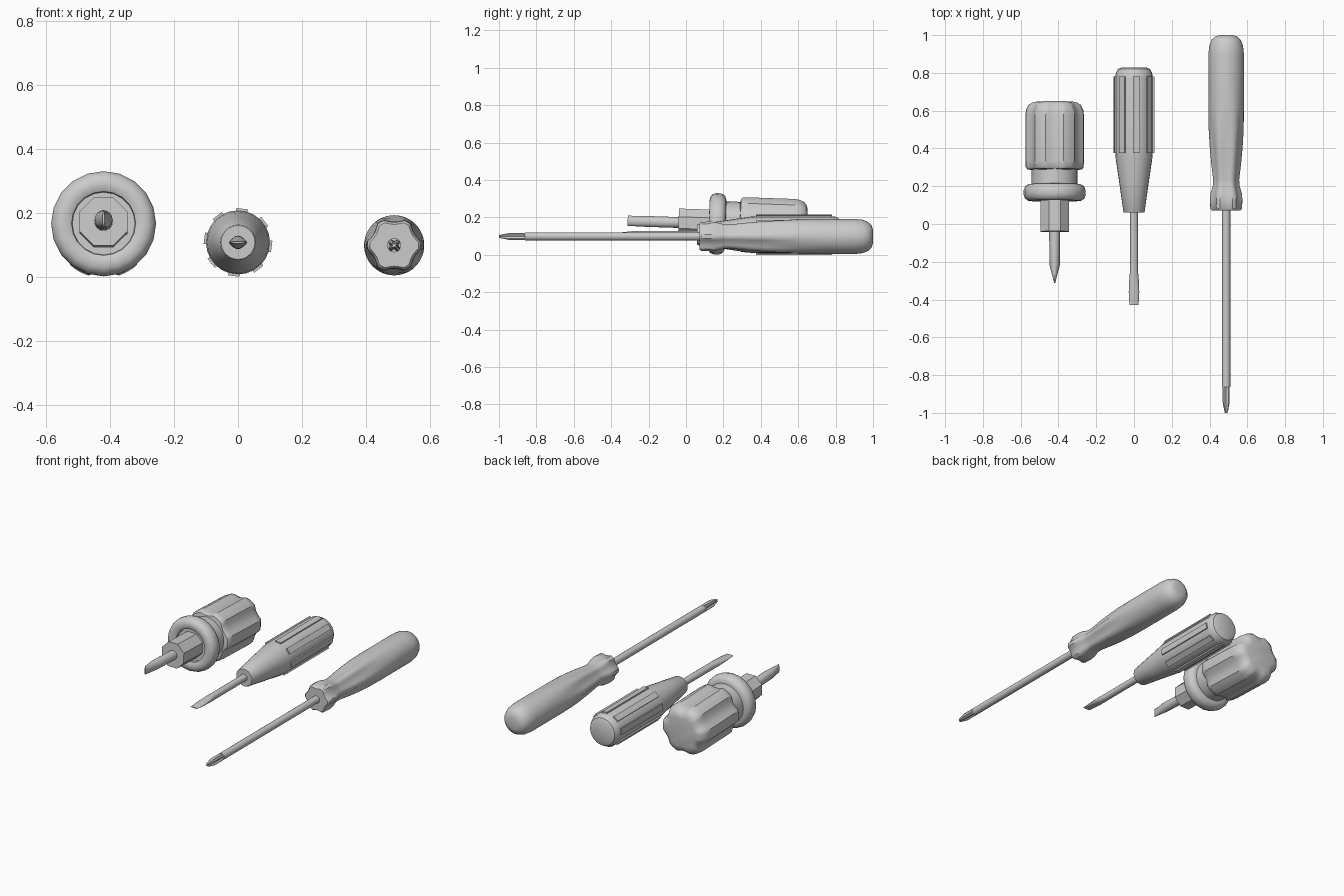
import bpy, bmesh
from math import sin, cos, tau, radians, degrees
from mathutils import Matrix

if "Cube" in bpy.data.objects:
    bpy.data.objects.remove(bpy.data.objects["Cube"])


def loft(name, origin, rings, n=24, grooves=0, width=20, tilt=0, turn=0.0, smooth=35):
    """Skin rings (y, rx, rz, groove depth) along y; grooves are cut around the section."""
    bm = bmesh.new()
    loops = []
    for y, rx, rz, depth in rings:
        loop = []
        for i in range(n):
            a = tau * i / n + tau / 4 + radians(turn)
            k = 1.0
            if grooves:
                period = 360 / grooves
                t = (degrees(a) - 90 + period / 2) % period - period / 2
                k -= depth * max(0, 1 - (t / width) ** 2)
            loop.append(bm.verts.new((rx * k * cos(a), y, rz * k * sin(a))))
        loops.append(loop)
    for p, q in zip(loops, loops[1:]):
        for i in range(n):
            j = (i + 1) % n
            bm.faces.new((p[i], p[j], q[j], q[i]))
    bm.faces.new(loops[0][::-1])
    bm.faces.new(loops[-1])
    return finish(name, bm, origin, tilt, smooth)


def finish(name, bm, origin, tilt=0, smooth=35):
    bmesh.ops.recalc_face_normals(bm, faces=bm.faces)
    mesh = bpy.data.meshes.new(name)
    bm.to_mesh(mesh)
    bm.free()
    ob = bpy.data.objects.new(name, mesh)
    bpy.context.collection.objects.link(ob)
    ob.location = origin
    ob.rotation_euler.x = radians(tilt)
    if smooth:
        bpy.ops.object.select_all(action='DESELECT')
        ob.select_set(True)
        bpy.context.view_layer.objects.active = ob
        bpy.ops.object.shade_smooth_by_angle(angle=radians(smooth))
    return ob


def rnd(profile, depth=0.0):
    """Round rings from (y, radius) pairs."""
    return [(y, r, r, depth) for y, r in profile]


# --- Stubby screwdriver (left), tilted so collar and handle end touch the floor
A = dict(origin=(-0.42, 0, 0.171), tilt=-2)
loft("stubby_handle", rings=rnd([(0.285, 0.115), (0.29, 0.145), (0.30, 0.153), (0.33, 0.155),
     (0.575, 0.155), (0.605, 0.151), (0.63, 0.138), (0.643, 0.12), (0.648, 0.095)], 0.11),
     n=60, grooves=6, width=18, **A)
loft("stubby_neck", rings=rnd([(0.19, 0.122), (0.30, 0.122)]), **A)
loft("stubby_collar", rings=rnd([(0.145, 0.098), (0.13, 0.1), (0.122, 0.115), (0.123, 0.14),
     (0.135, 0.157), (0.155, 0.164), (0.178, 0.164), (0.198, 0.157), (0.21, 0.14),
     (0.212, 0.12)]), n=20, smooth=50, **A)
loft("stubby_ferrule", rings=rnd([(-0.04, 0.081), (0.15, 0.081)]), n=8, turn=22.5, smooth=0, **A)
loft("stubby_blade", rings=[(-0.312, 0.003, 0.027, 0), (-0.215, 0.028, 0.029, 0),
     (-0.03, 0.029, 0.029, 0)], n=16, **A)

# --- Ribbed screwdriver (middle)
B = dict(origin=(0, 0, 0.107))
loft("ribbed_handle", rings=rnd([(0.06, 0.053), (0.065, 0.056), (0.22, 0.078), (0.34, 0.096),
     (0.39, 0.1), (0.77, 0.1), (0.80, 0.096), (0.82, 0.085), (0.829, 0.065)]), **B)
bm = bmesh.new()
for k in range(8):
    m = (Matrix.Rotation(radians(7 + 45 * k), 4, 'Y') @ Matrix.Translation((0, 0.578, 0.093))
         @ Matrix.Diagonal((0.036, 0.405, 0.026, 1)))
    bmesh.ops.create_cube(bm, size=1, matrix=m)
finish("handle_ribs", bm, B["origin"], smooth=0)
loft("flat_blade", rings=[(-0.43, 0.024, 0.003, 0), (-0.36, 0.028, 0.011, 0),
     (-0.29, 0.025, 0.019, 0), (-0.25, 0.021, 0.021, 0), (0.08, 0.021, 0.021, 0)], n=16, **B)

# --- Long cross-head screwdriver (right); finger grooves fade out up the handle
C = dict(origin=(0.488, 0, 0.098))
profile = [(0.072, 0.076, 0.14), (0.082, 0.084, 0.14), (0.13, 0.086, 0.14), (0.165, 0.082, 0.13),
           (0.205, 0.07, 0.10), (0.235, 0.069, 0.10), (0.33, 0.08, 0.12), (0.42, 0.088, 0.12),
           (0.50, 0.0925, 0.08), (0.62, 0.094, 0), (0.75, 0.094, 0), (0.90, 0.094, 0),
           (0.945, 0.089, 0), (0.975, 0.077, 0), (0.993, 0.058, 0), (1.0, 0.035, 0)]
loft("long_handle", rings=[(y, r, r, d) for y, r, d in profile], n=48, grooves=6,
     width=22.5, **C)
loft("long_shaft", rings=rnd([(-0.862, 0.022), (0.09, 0.022)]), n=16, **C)
loft("cross_tip", rings=[(-1.0, 0.008, 0.008, 0.45), (-0.985, 0.013, 0.013, 0.5),
     (-0.945, 0.022, 0.022, 0.5), (-0.862, 0.022, 0.022, 0.4), (-0.86, 0.022, 0.022, 0)],
     n=32, grooves=4, width=28, turn=45, **C)
